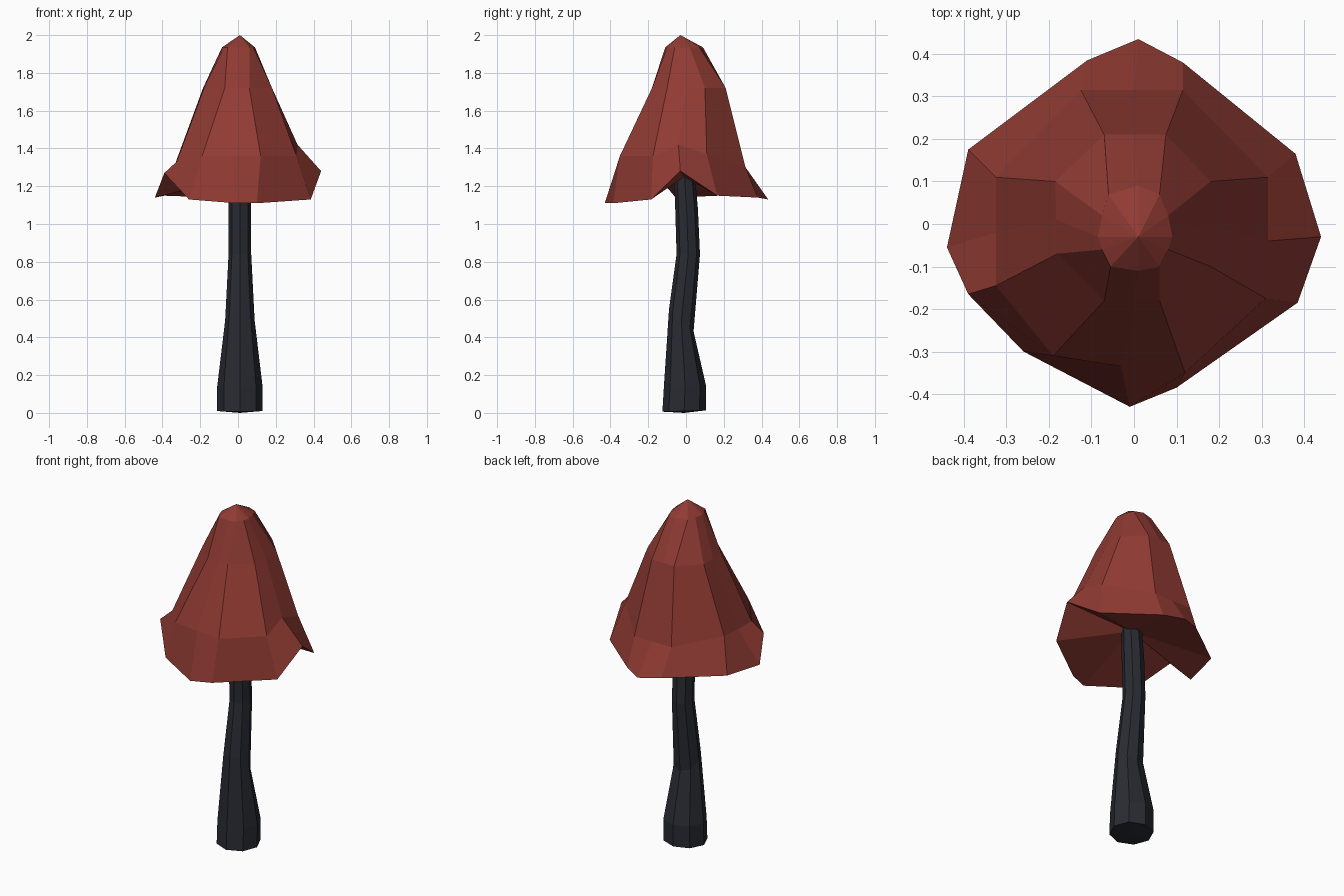
import bpy, bmesh, math


def make_object(name, rings, bottom, top, color):
    """Loft equal-sized rings from bottom to top, closing both ends on a point."""
    bm = bmesh.new()
    loops = [[bm.verts.new(p) for p in ring] for ring in rings]
    n = len(loops[0])
    for a, b in zip(loops, loops[1:]):
        for i in range(n):
            j = (i + 1) % n
            bm.faces.new((a[i], a[j], b[j], b[i]))
    for loop, tip in ((loops[0], bottom), (loops[-1], top)):
        v = bm.verts.new(tip)
        for i in range(n):
            bm.faces.new((loop[i], loop[(i + 1) % n], v))
    bmesh.ops.recalc_face_normals(bm, faces=bm.faces)
    mesh = bpy.data.meshes.new(name)
    bm.to_mesh(mesh)
    bm.free()
    mat = bpy.data.materials.new(name + "_color")
    mat.diffuse_color = (*color, 1)
    mesh.materials.append(mat)
    obj = bpy.data.objects.new(name, mesh)
    bpy.context.collection.objects.link(obj)
    return obj


# Stem: bent eight-sided tube; (centre y, z, x radius, y radius, tilt)
stem_rows = [
    (-0.01, 0.01, 0.12, 0.115, 0.03),
    (-0.005, 0.14, 0.12, 0.112, 0.0),
    (-0.025, 0.49, 0.078, 0.065, -0.9),
    (0.012, 0.84, 0.06, 0.062, 0.0),
    (0.003, 1.08, 0.06, 0.06, 0.0),
    (-0.008, 1.26, 0.055, 0.055, 0.0),
]
stem_rings = []
for cy, z, rx, ry, tilt in stem_rows:
    ring = []
    for k in range(8):
        a = k * math.pi / 4
        dy = ry * math.sin(a)
        ring.append((0.01 + rx * math.cos(a), cy + dy, z + tilt * dy))
    stem_rings.append(ring)
make_object("stem", stem_rings, (0.01, -0.01, 0.0), (0.01, -0.01, 1.27),
            (0.022, 0.024, 0.032))

# Cap: ragged rim, three narrowing rings and a pointed tip
rim = [(0.44, -0.03, 1.28), (0.38, 0.165, 1.15), (0.115, 0.38, 1.14),
       (0.01, 0.435, 1.13), (-0.11, 0.385, 1.14), (-0.39, 0.175, 1.15),
       (-0.44, -0.055, 1.14), (-0.39, -0.165, 1.27), (-0.26, -0.30, 1.13),
       (-0.01, -0.43, 1.11), (0.10, -0.385, 1.11), (0.385, -0.185, 1.13)]
lower = [(0.315, -0.04, 1.42), (0.315, 0.11, 1.37), (0.115, 0.315, 1.30),
         (0.0, 0.315, 1.30), (-0.125, 0.315, 1.30), (-0.325, 0.11, 1.34),
         (-0.325, -0.02, 1.33), (-0.325, -0.145, 1.33), (-0.19, -0.31, 1.36),
         (-0.03, -0.335, 1.36), (0.12, -0.35, 1.36), (0.31, -0.175, 1.36)]
upper = [(0.18, 0.0), (0.18, 0.10), (0.075, 0.21), (0.0, 0.21),
         (-0.07, 0.21), (-0.185, 0.10), (-0.183, 0.01), (-0.18, -0.07),
         (-0.07, -0.18), (0.0, -0.18), (0.06, -0.18), (0.18, -0.10)]
crown = [(0.09, -0.03), (0.08, 0.02), (0.06, 0.07), (0.01, 0.09),
         (-0.06, 0.07), (-0.075, 0.02), (-0.085, -0.03), (-0.075, -0.06),
         (-0.055, -0.10), (0.01, -0.11), (0.06, -0.10), (0.08, -0.06)]
cap_rings = [rim, lower,
             [(x, y, 1.72) for x, y in upper],
             [(x, y, 1.935) for x, y in crown]]
make_object("cap", cap_rings, (0.01, -0.01, 1.25), (0.01, -0.03, 2.0),
            (0.28, 0.043, 0.033))
